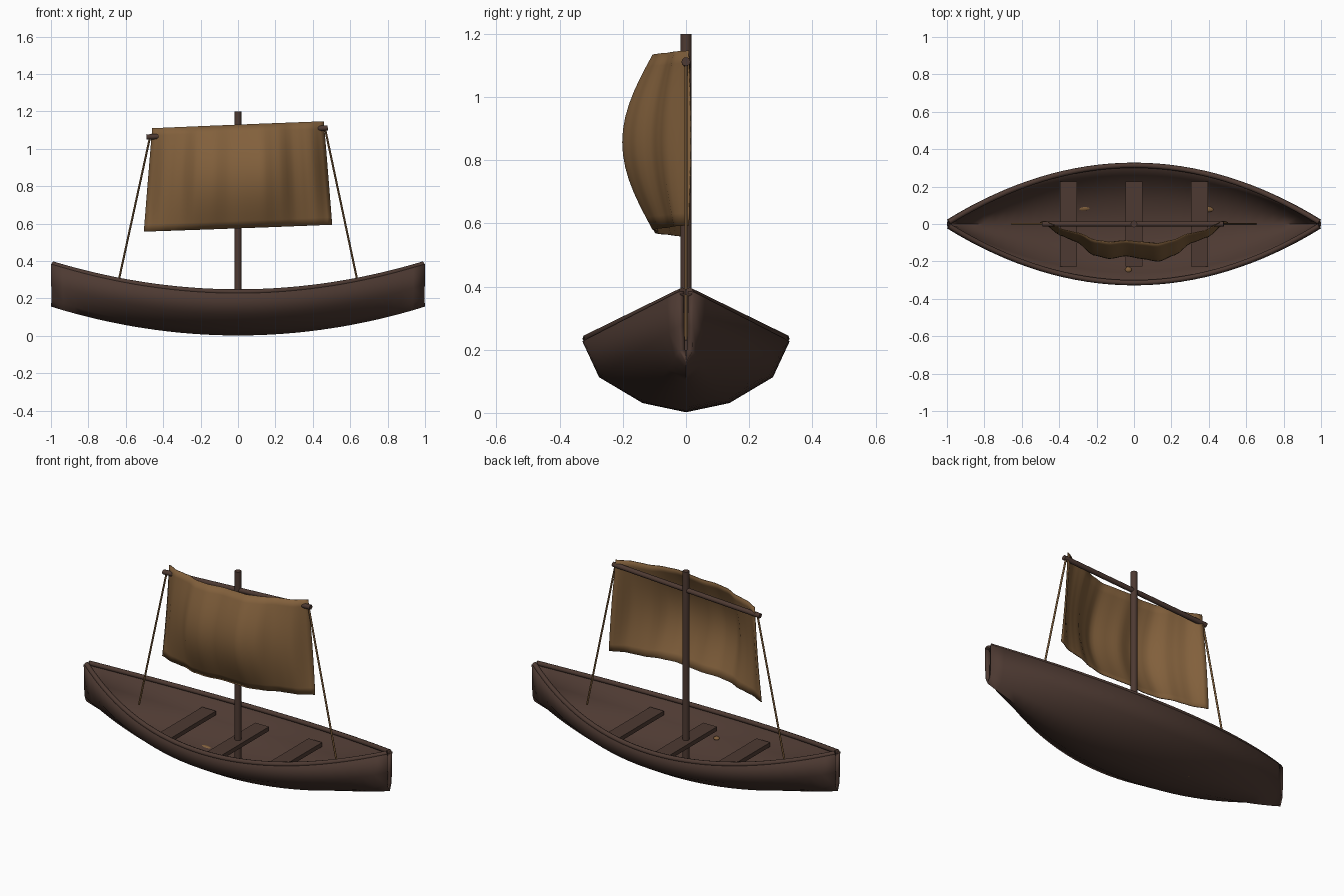
import bpy, bmesh
from math import sin, pi
from mathutils import Vector

cube = bpy.data.objects.get("Cube")
if cube:
    bpy.data.objects.remove(cube, do_unlink=True)


def material(name, rgb):
    m = bpy.data.materials.new(name)
    m.use_nodes = True
    m.diffuse_color = (*rgb, 1)
    bsdf = m.node_tree.nodes["Principled BSDF"]
    bsdf.inputs["Base Color"].default_value = (*rgb, 1)
    bsdf.inputs["Roughness"].default_value = 0.9
    return m


WOOD = material("dark wood", (0.075, 0.042, 0.032))
CLOTH = material("tan canvas", (0.223, 0.117, 0.045))


def finish(obj, mat, angle=None):
    obj.data.materials.clear()
    obj.data.materials.append(mat)
    if angle:
        bpy.ops.object.select_all(action="DESELECT")
        obj.select_set(True)
        bpy.context.view_layer.objects.active = obj
        bpy.ops.object.shade_smooth_by_angle(angle=angle)
    return obj


def sheet(name, rows, mat, thickness, offset):
    """Grid surface through rows of points, given a thickness."""
    bm = bmesh.new()
    grid = [[bm.verts.new(p) for p in row] for row in rows]
    for a, b in zip(grid, grid[1:]):
        for i in range(len(a) - 1):
            bm.faces.new((a[i], b[i], b[i + 1], a[i + 1]))
    mesh = bpy.data.meshes.new(name)
    bm.to_mesh(mesh)
    bm.free()
    obj = bpy.data.objects.new(name, mesh)
    bpy.context.collection.objects.link(obj)
    mod = obj.modifiers.new("thickness", "SOLIDIFY")
    mod.thickness, mod.offset = thickness, offset
    return finish(obj, mat, pi / 3)


def rod(name, a, b, radius, mat, sides=12):
    a, b = Vector(a), Vector(b)
    bpy.ops.mesh.primitive_cylinder_add(vertices=sides, radius=radius, depth=(b - a).length,
                                        location=(a + b) / 2)
    obj = bpy.context.object
    obj.name = name
    obj.rotation_euler = (b - a).to_track_quat("Z", "Y").to_euler()
    return finish(obj, mat, pi / 4)


def tube(name, points, radius, mat):
    curve = bpy.data.curves.new(name, "CURVE")
    curve.dimensions = "3D"
    curve.bevel_depth, curve.bevel_resolution = radius, 2
    curve.use_fill_caps = True
    spline = curve.splines.new("POLY")
    spline.points.add(len(points) - 1)
    for p, co in zip(spline.points, points):
        p.co = (*co, 1)
    obj = bpy.data.objects.new(name, curve)
    bpy.context.collection.objects.link(obj)
    return finish(obj, mat)


# Hull: chined section swept along a rising keel and sheer
def half_width(x):
    return 0.31 * (1 - x * x)


def keel(x):
    return 0.022 + 0.155 * x * x


def sheer(x):
    return 0.235 + 0.152 * x * x


SECTION = [(0, 0), (0.42, 0.13), (0.84, 0.49), (1, 1)]
profile = [(-w, h) for w, h in reversed(SECTION[1:])] + SECTION
stations = [0.99 * (i / 16 - 1) for i in range(33)]
hull_rows = [[(x, w * half_width(x), keel(x) + h * (sheer(x) - keel(x))) for w, h in profile]
             for x in stations]
sheet("hull", hull_rows, WOOD, 0.02, -1)

# Gunwale rails
for side, label in ((1, "back"), (-1, "front")):
    tube(label + "_rail", [(x, side * (half_width(x) + 0.004), sheer(x)) for x in stations],
         0.014, WOOD)

# Benches
for i, x in enumerate((-0.35, 0, 0.35)):
    bpy.ops.mesh.primitive_cube_add(size=1, location=(x, 0, 0.185))
    bench = bpy.context.object
    bench.name = "bench_%d" % (i + 1)
    bench.scale = (0.09, 0.455, 0.025)
    finish(bench, WOOD)

# Mast, yard and stay ropes
rod("mast", (0, 0, 0.03), (0, 0, 1.2), 0.018, WOOD, 16)
rod("yard", (-0.49, 0, 1.063), (0.48, 0, 1.112), 0.014, WOOD)
rod("right_rope", (-0.47, 0, 1.065), (-0.652, 0, 0.23), 0.0055, CLOTH, 8)
rod("left_rope", (0.465, 0, 1.11), (0.652, 0, 0.23), 0.0055, CLOTH, 8)

# Sail: rippled across its width, bellied forward over its height
RIPPLE = [-0.015, 0.06, 0.095, 0.165, 0.185, 0.17, 0.185, 0.2, 0.165, 0.1, 0.07, -0.015]


def ripple(u):
    t = u * (len(RIPPLE) - 1)
    i = min(int(t), len(RIPPLE) - 2)
    f = t - i
    f = f * f * (3 - 2 * f) * 0.6 + f * 0.4
    return RIPPLE[i] * (1 - f) + RIPPLE[i + 1] * f


sail_rows = []
for j in range(15):
    v = j / 14
    half = 0.503 - 0.045 * v
    row = []
    for i in range(45):
        u = i / 44
        z = 0.557 + 0.553 * v + 0.037 * u
        row.append(((2 * u - 1) * half, -ripple(u) * (0.52 + 0.48 * sin(pi * v)), z))
    sail_rows.append(row)
sheet("sail", sail_rows, CLOTH, 0.004, 0)

# Small canvas bundles lying on the hull floor
for i, (x, y, z) in enumerate([(-0.28, 0.085, 0.045), (0.4, 0.08, 0.065), (-0.03, -0.245, 0.118)]):
    bpy.ops.mesh.primitive_uv_sphere_add(segments=12, ring_count=6, radius=1, location=(x, y, z))
    bundle = bpy.context.object
    bundle.name = "bundle_%d" % (i + 1)
    bundle.scale = (0.05 if i == 0 else 0.03 if i == 1 else 0.018, 0.016, 0.01)
    finish(bundle, CLOTH, pi / 3)
